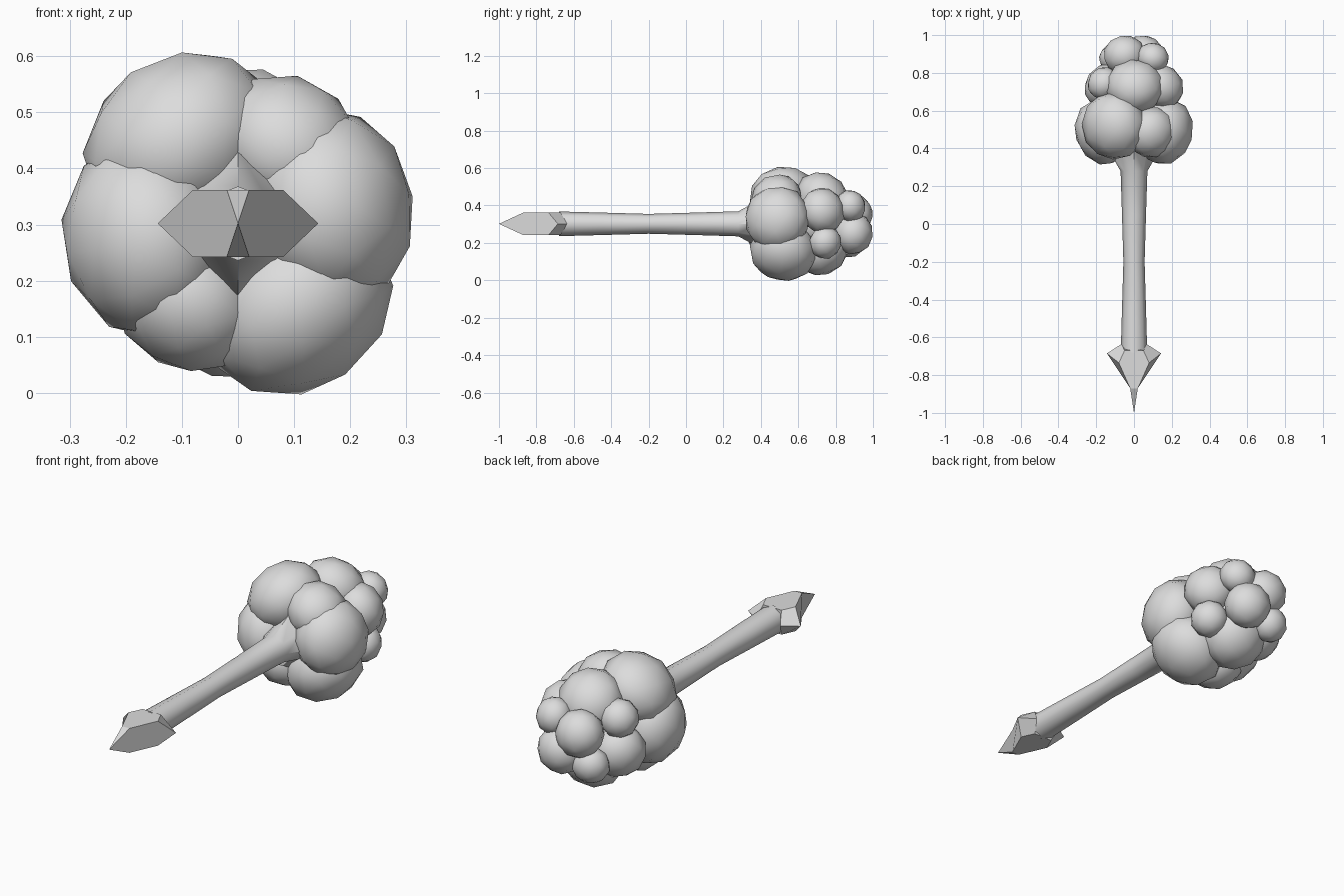
import bpy, bmesh, math
from mathutils import Vector, Matrix

cube = bpy.data.objects.get("Cube")
if cube:
    bpy.data.objects.remove(cube, do_unlink=True)

AXIS_Z = 0.302
SHADE = (0.72, 0.72, 0.72, 1)

grey = bpy.data.materials.new("plain grey")
grey.use_nodes = True
grey.diffuse_color = SHADE
grey.node_tree.nodes["Principled BSDF"].inputs["Base Color"].default_value = SHADE


def finish(bm, name, smooth):
    """Turn a bmesh into a named grey object."""
    bmesh.ops.recalc_face_normals(bm, faces=bm.faces)
    for f in bm.faces:
        f.smooth = smooth
    mesh = bpy.data.meshes.new(name)
    bm.to_mesh(mesh)
    bm.free()
    mesh.materials.append(grey)
    obj = bpy.data.objects.new(name, mesh)
    bpy.context.collection.objects.link(obj)
    return obj


def bridge(bm, rings):
    """Join rings of equal length with quads."""
    for a, b in zip(rings, rings[1:]):
        n = len(a)
        for i in range(n):
            j = (i + 1) % n
            bm.faces.new((a[i], a[j], b[j], b[i]))


# Shaft: eight sides, slim waist, flaring to a diamond at the cluster
bm = bmesh.new()
rings = []
for y, r, pinch in [(-0.68, 0.066, 1), (-0.45, 0.06, 1), (-0.2, 0.053, 1),
                    (0.05, 0.06, 1), (0.28, 0.067, 1), (0.4, 0.132, 0.72)]:
    ring = []
    for i in range(8):
        a = i * math.pi / 4
        rad = r * (pinch if i % 2 else 1)
        ring.append(bm.verts.new((1.06 * rad * math.cos(a), y, AXIS_Z + rad * math.sin(a))))
    rings.append(ring)
bridge(bm, rings)
bm.faces.new(rings[0])
bm.faces.new(rings[-1])
shaft = finish(bm, "shaft", True)
bpy.context.view_layer.objects.active = shaft
shaft.select_set(True)
bpy.ops.object.shade_smooth_by_angle(angle=math.radians(50))
shaft.select_set(False)

# Spear head: one upright wall per side, flat top and bottom, swept-back points
bm = bmesh.new()
H = 0.06
tip = bm.verts.new((0, -1, AXIS_Z))


def corners(x, y):
    """Four corners in order: top left, top right, bottom right, bottom left."""
    return [bm.verts.new((sx * x, y, AXIS_Z + sz * H))
            for sx, sz in ((-1, 1), (1, 1), (1, -1), (-1, -1))]


nose, wide, heel = corners(0.02, -0.87), corners(0.08, -0.735), corners(0.05, -0.67)
for i, j in ((0, 1), (2, 3)):
    bm.faces.new((tip, nose[i], nose[j]))
    bm.faces.new((nose[i], wide[i], wide[j], nose[j]))
    bm.faces.new((wide[i], heel[i], heel[j], wide[j]))
back = {}
for s, up, low in ((-1, 0, 3), (1, 1, 2)):
    point = bm.verts.new((s * 0.143, -0.685, AXIS_Z))
    back[s] = bm.verts.new((s * 0.066, -0.635, AXIS_Z))
    bm.faces.new((tip, nose[up], wide[up], point, wide[low], nose[low]))
    for k in (up, low):
        bm.faces.new((point, wide[k], heel[k], back[s]))
bm.faces.new((heel[0], heel[1], back[1], heel[2], heel[3], back[-1]))
finish(bm, "spear_head", False)

# Cluster of flattened lobes facing outwards; each has a twin turned half
# way round the shaft axis. Values: centre, width radius, depth radius
LOBES = [
    ("large_side_lobe", (0.165, 0.488, 0.028), 0.18, 0.148),
    ("large_upper_lobe", (-0.105, 0.52, 0.148), 0.182, 0.15),
    ("small_upper_lobe", (0.09, 0.485, 0.14), 0.138, 0.12),
    ("middle_upper_lobe", (0.005, 0.73, 0.133), 0.156, 0.136),
    ("middle_side_lobe", (0.145, 0.73, 0.07), 0.126, 0.112),
    ("small_side_lobe", (-0.16, 0.745, 0.1), 0.09, 0.083),
    ("end_lobe", (-0.05, 0.895, 0.052), 0.113, 0.105),
    ("small_end_lobe", (0.1, 0.88, 0.095), 0.087, 0.08),
]
for name, (x, y, z), width, depth in LOBES:
    for s, suffix in ((1, "_a"), (-1, "_b")):
        bm = bmesh.new()
        bmesh.ops.create_icosphere(bm, subdivisions=2, radius=1)
        outward = Vector((x * s, 0.8 * (y - 0.55), z * s))
        turn = outward.to_track_quat("Z", "Y").to_matrix().to_4x4()
        move = Matrix.Translation((x * s, y, AXIS_Z + z * s))
        bm.transform(move @ turn @ Matrix.Diagonal((width, width, depth, 1)))
        finish(bm, name + suffix, True)

# Hidden core closing the middle of the cluster
bm = bmesh.new()
bmesh.ops.create_icosphere(bm, subdivisions=2, radius=0.15)
bm.transform(Matrix.Translation((0, 0.64, AXIS_Z)) @ Matrix.Diagonal((1, 1.5, 1, 1)))
finish(bm, "cluster_core", True)
